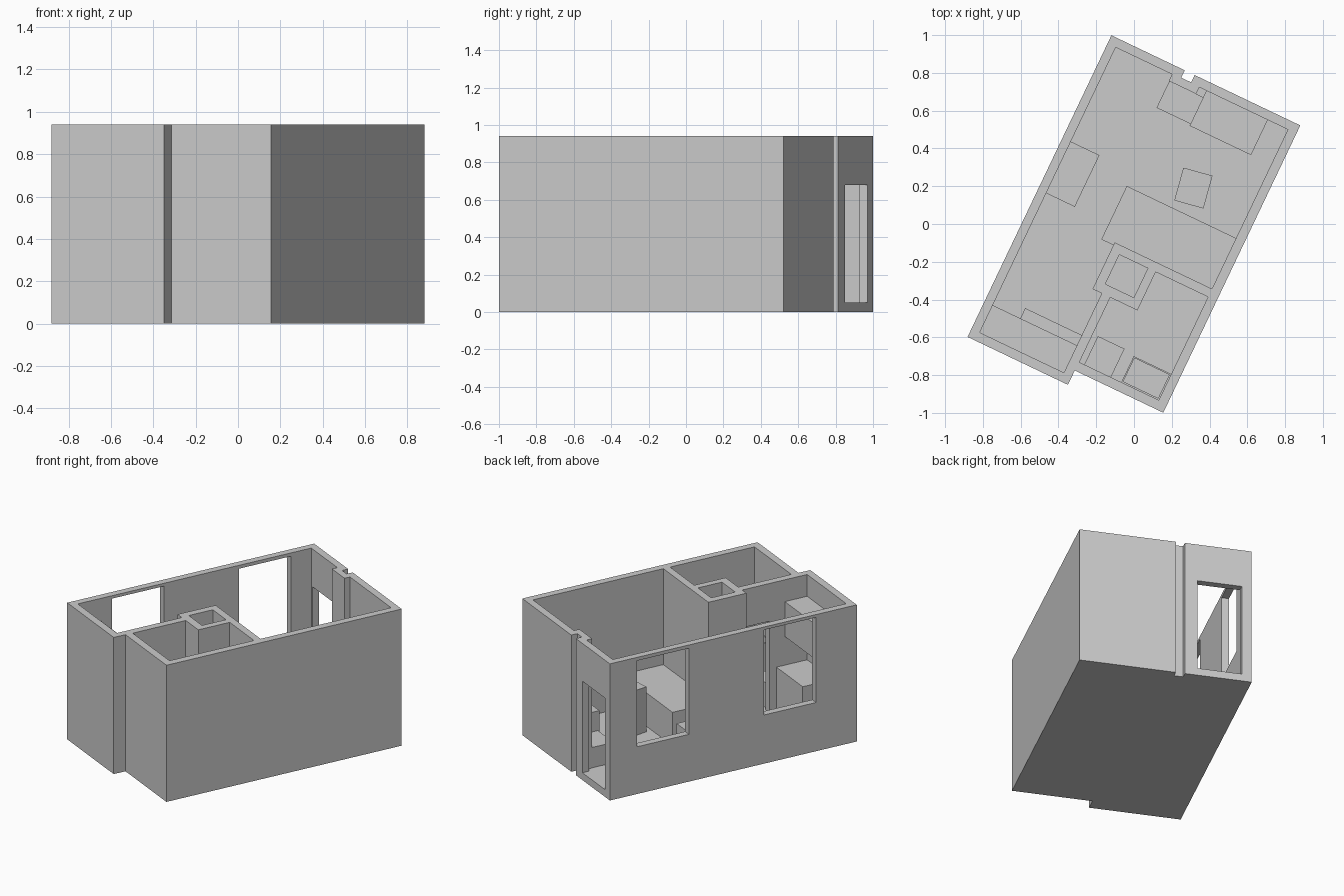
import bpy, bmesh, math
from mathutils import Matrix

if "Cube" in bpy.data.objects:
    bpy.data.objects.remove(bpy.data.objects["Cube"])

PLAN = Matrix.Rotation(math.radians(-25.5), 4, 'Z')   # plan is turned on the grid
H, FLOOR = 0.94, 0.05


def prism(name, pts, z0, z1, matrix=PLAN):
    bm = bmesh.new()
    face = bm.faces.new([bm.verts.new((x, y, z0)) for x, y in pts])
    ext = bmesh.ops.extrude_face_region(bm, geom=[face])
    for g in ext['geom']:
        if isinstance(g, bmesh.types.BMVert):
            g.co.z = z1
    bmesh.ops.recalc_face_normals(bm, faces=bm.faces)
    bm.transform(matrix)
    me = bpy.data.meshes.new(name)
    bm.to_mesh(me)
    bm.free()
    ob = bpy.data.objects.new(name, me)
    bpy.context.collection.objects.link(ob)
    return ob


def box(name, x0, x1, y0, y1, z0, z1):
    return prism(name, [(x0, y0), (x1, y0), (x1, y1), (x0, y1)], z0, z1)


def cut(target, cutters):
    for c in cutters:
        m = target.modifiers.new(c.name, 'BOOLEAN')
        m.operation, m.solver, m.object = 'DIFFERENCE', 'EXACT', c
        c.hide_render = True
    bpy.context.view_layer.update()
    dg = bpy.context.evaluated_depsgraph_get()
    me = bpy.data.meshes.new_from_object(target.evaluated_get(dg))
    target.modifiers.clear()
    target.data = me
    for c in cutters:
        bpy.data.objects.remove(c)


# Shell: outer outline with the stepped front and the notch at the back
shell = prism('apartment_shell', [
    (-.538, -.919), (.051, -.919), (.051, -.835), (.57, -.835), (.57, .85),
    (-.05, .85), (-.05, .807), (-.108, .807), (-.108, .85), (-.538, .85)], 0, H)

TOP = H + 0.1
cut(shell, [
    # Rooms
    prism('main_room', [
        (-.49, -.87), (.004, -.87), (.004, -.405), (-.05, -.405), (-.05, -.132),
        (.52, -.132), (.52, .802), (0, .802), (0, .763), (-.16, .763),
        (-.16, .802), (-.49, .802)], FLOOR, TOP),
    prism('bathroom', [
        (.054, -.785), (.52, -.785), (.52, -.18), (.213, -.18),
        (.213, -.405), (.054, -.405)], FLOOR, TOP),
    box('shaft', 0, .167, -.352, -.18, FLOOR, TOP),
    # Openings
    box('window_back', -.6, -.45, .284, .656, .325, .917),
    box('window_front', -.6, -.45, -.627, -.254, .335, .92),
    box('entry_door', -.474, -.19, .78, .9, FLOOR, .68),
    box('bathroom_door', -.02, .08, -.60, -.42, FLOOR, .68),
])

# Furniture
box('low_cabinet', -.157, .042, .607, .763, FLOOR, .19)
box('desk', .042, .402, .596, .802, FLOOR, .325)
box('sideboard', -.49, -.322, -.053, .25, FLOOR, .305)
box('bed', -.121, .52, -.132, .165, FLOOR, .28)
box('bed_side', -.121, -.05, -.148, -.132, FLOOR, .28)

# Chair, turned a little against the room
c = .08
prism('chair', [(-c, -.09), (c, -.09), (c, .09), (-c, .09)], FLOOR, .36,
      PLAN @ Matrix.Translation((.202, .307, 0)) @ Matrix.Rotation(math.radians(10), 4, 'Z'))

# Kitchen
box('kitchen_counter', -.328, .004, -.87, -.65, FLOOR, .353)
box('kitchen_wall_cabinet', -.49, .004, -.87, -.71, .55, .79)

# Bathroom fixtures
box('toilet', .083, .239, -.785, -.618, FLOOR, .22)
sink = box('sink', .30, .52, -.785, -.632, FLOOR, .38)
cut(sink, [box('sink_bowl', .308, .512, -.777, -.64, .34, .5)])
